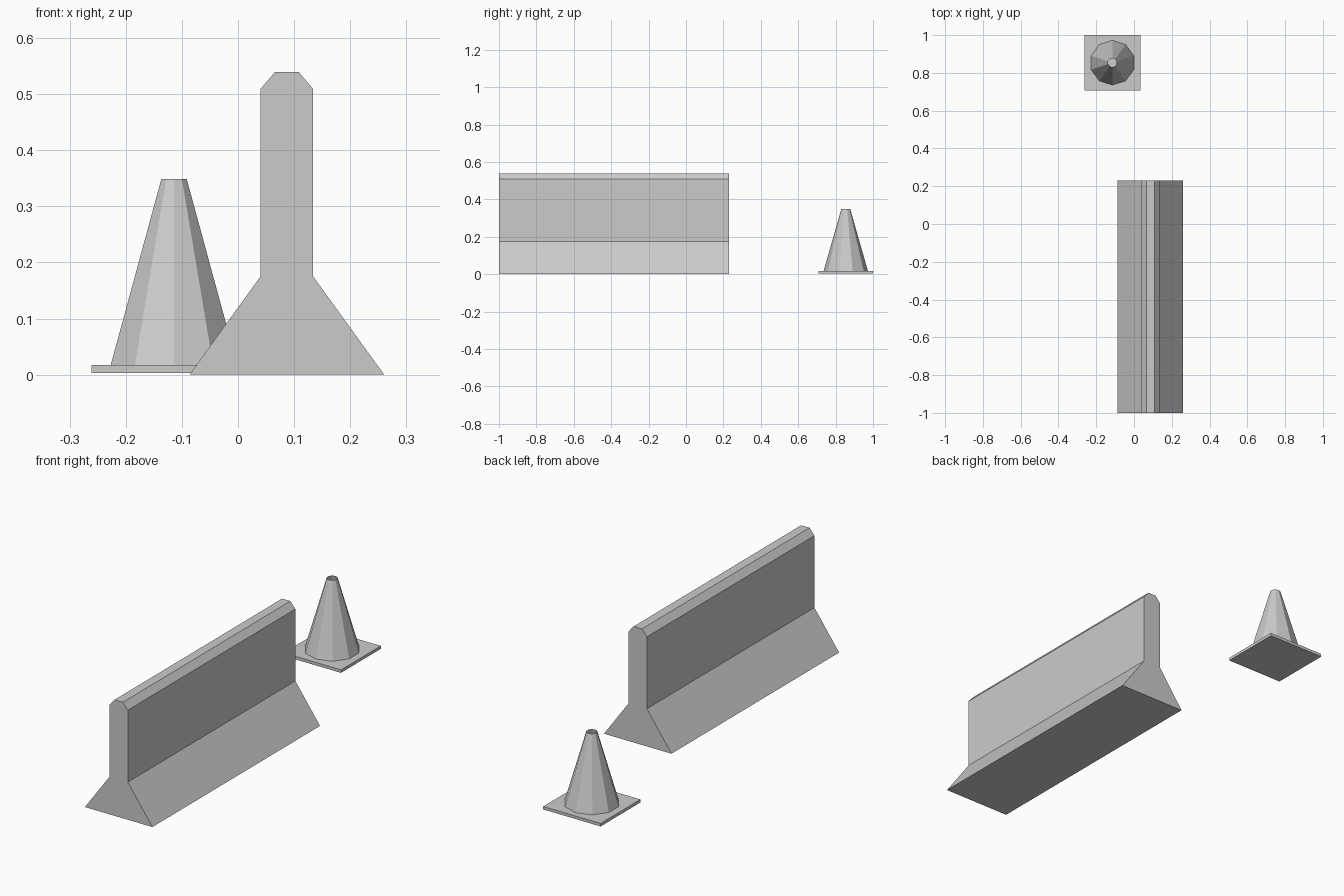
import bpy, bmesh, math
from mathutils import Matrix

if "Cube" in bpy.data.objects:
    bpy.data.objects.remove(bpy.data.objects["Cube"])


def make_object(name, bm):
    bmesh.ops.recalc_face_normals(bm, faces=bm.faces)
    mesh = bpy.data.meshes.new(name)
    bm.to_mesh(mesh)
    bm.free()
    obj = bpy.data.objects.new(name, mesh)
    bpy.context.collection.objects.link(obj)
    return obj


# Concrete barrier: mirrored half profile (half width, height) extruded along y
half = [(0.1735, 0.0), (0.047, 0.175), (0.047, 0.509), (0.0215, 0.539)]
outline = half + [(-w, z) for w, z in reversed(half)]
bm = bmesh.new()
face = bm.faces.new([bm.verts.new((0.087 + w, -1.0, z)) for w, z in outline])
ext = bmesh.ops.extrude_face_region(bm, geom=[face], use_keep_orig=True)
moved = [v for v in ext["geom"] if isinstance(v, bmesh.types.BMVert)]
bmesh.ops.translate(bm, verts=moved, vec=(0, 1.23, 0))
make_object("barrier", bm)

CX, CY = -0.114, 0.854

# Cone base plate
bm = bmesh.new()
bmesh.ops.create_cube(bm, size=1.0, matrix=Matrix.Translation((CX, CY, 0.01))
                      @ Matrix.Diagonal((0.295, 0.292, 0.014, 1)))
make_object("cone_base", bm)

# Ten-sided hollow cone, open at the top
bm = bmesh.new()
z0, z1 = 0.016, 0.349
bmesh.ops.create_cone(bm, cap_ends=False, segments=10, radius1=0.119,
                      radius2=0.0237, depth=z1 - z0)
# Put a corner on +y so the left and right sides are flat
v = max((v for v in bm.verts if v.co.z < 0), key=lambda v: v.co.y)
turn = math.pi / 2 - math.atan2(v.co.y, v.co.x)
bmesh.ops.transform(bm, verts=bm.verts, matrix=Matrix.Translation(
    (CX, CY, (z0 + z1) / 2)) @ Matrix.Rotation(turn, 4, 'Z'))
make_object("cone_body", bm)
